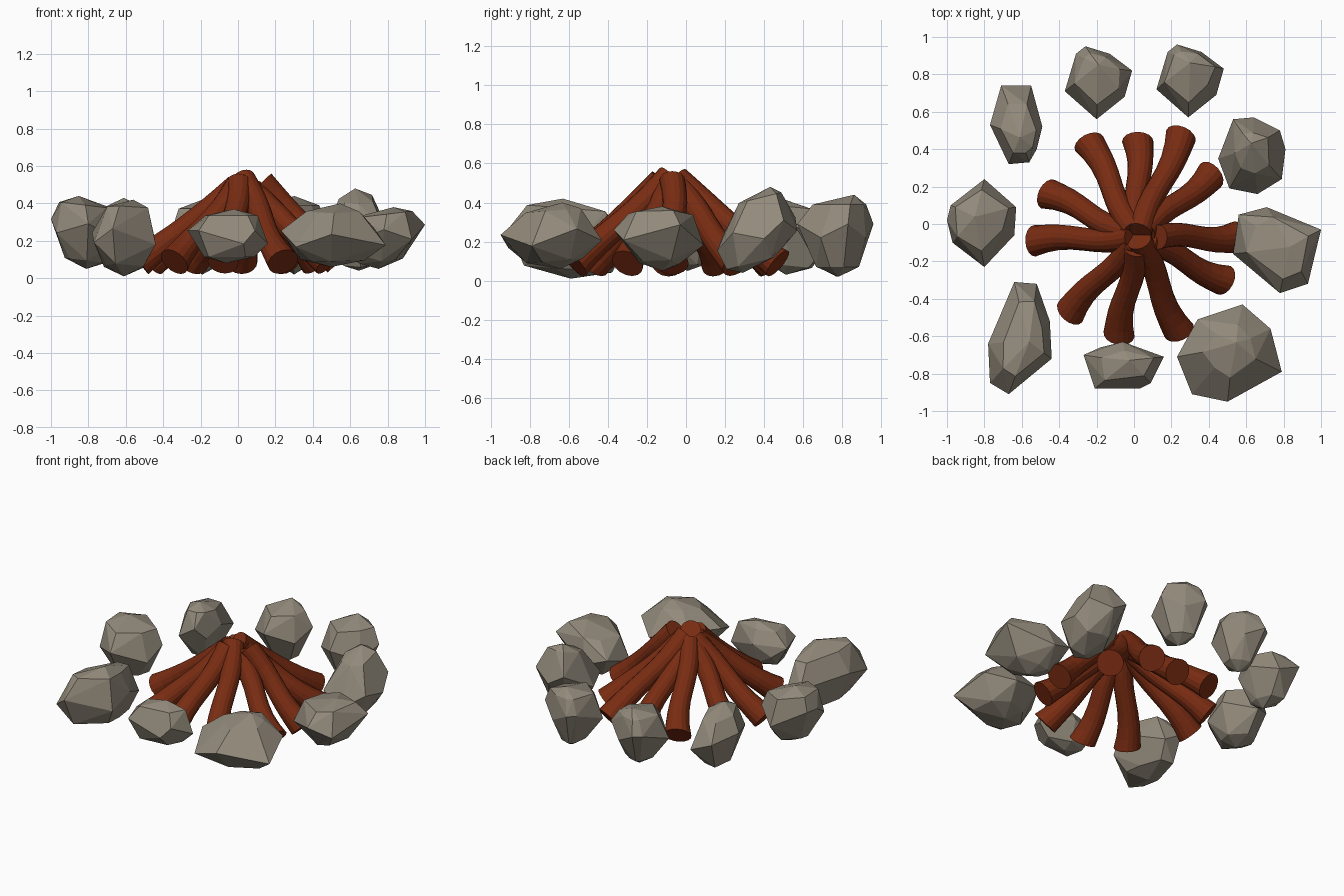
import bpy, bmesh, math, random
from mathutils import Vector

if "Cube" in bpy.data.objects:
    bpy.data.objects.remove(bpy.data.objects["Cube"])

random.seed(4)


def material(name, rgb):
    m = bpy.data.materials.new(name)
    m.diffuse_color = (*rgb, 1)
    m.use_nodes = True
    m.node_tree.nodes["Principled BSDF"].inputs["Base Color"].default_value = m.diffuse_color
    return m


STONE = material("stone", (0.29, 0.255, 0.20))
WOOD = material("wood", (0.19, 0.025, 0.006))


def finish(bm, name, mat):
    bmesh.ops.recalc_face_normals(bm, faces=bm.faces)
    me = bpy.data.meshes.new(name)
    bm.to_mesh(me)
    bm.free()
    me.materials.append(mat)
    ob = bpy.data.objects.new(name, me)
    bpy.context.collection.objects.link(ob)
    return ob


# Faceted stone: hull of a plan outline, a shoulder ring, a base ring and a crest and keel point
def rock(name, outline, bottom, top, tilt=(0, 0), crest=(0, 0), keel=(0, 0),
         mid=0.5, kt=0.7, kb=0.6):
    pts = [Vector((x, y, 0)) for x, y in outline]
    c = sum(pts, Vector()) / len(pts)
    h = top - bottom
    bm = bmesh.new()
    for i, p in enumerate(pts):
        d = p - c
        slope = d.x * tilt[0] + d.y * tilt[1]
        bm.verts.new((p.x, p.y, bottom + h * mid + slope + 0.035 * (-1) ** i))
        k = kt + random.uniform(-.08, .08)
        z = min(top - h * .12 + slope * k, top)
        bm.verts.new((c.x + d.x * k + crest[0] * .3, c.y + d.y * k + crest[1] * .3, z))
        k = kb + random.uniform(-.08, .08)
        z = max(bottom + h * .12 + slope * k, bottom)
        bm.verts.new((c.x + d.x * k + keel[0] * .3, c.y + d.y * k + keel[1] * .3, z))
    bm.verts.new((c.x + crest[0], c.y + crest[1], top))
    bm.verts.new((c.x + keel[0], c.y + keel[1], bottom))
    bmesh.ops.convex_hull(bm, input=bm.verts)
    loose = [v for v in bm.verts if not v.link_faces]
    bmesh.ops.delete(bm, geom=loose, context='VERTS')
    bmesh.ops.dissolve_limit(bm, angle_limit=math.radians(8),
                             verts=bm.verts, edges=bm.edges)
    return finish(bm, name, STONE)


# Ring of stones
back = [(-.26, .95), (-.13, .91), (-.01, .82), (-.05, .68), (-.2, .56), (-.37, .71), (-.31, .91)]
rock("rock_back_left", back, .02, .42, crest=(0, .06), keel=(0, -.02), mid=.56, kt=.7, kb=.5)
rock("rock_back_right", [(x + .49, y + .01) for x, y in back], .02, .44,
     crest=(0, .06), keel=(0, -.02), mid=.56, kt=.7, kb=.5)
rock("rock_right_back", [(.53, .56), (.64, .57), (.78, .5), (.81, .4), (.79, .24), (.66, .16),
                         (.51, .19), (.45, .35)], .04, .48, (0, .25), (-.02, .06), (0, -.08), .46, .5, .6)
rock("rock_right", [(.56, .05), (.71, .09), (1, -.03), (.93, -.32), (.78, -.37), (.53, -.16)],
     .05, .38, (.12, 0), (.08, 0), (0, 0), .52, .7, .5)
rock("rock_front_right", [(.34, -.51), (.58, -.43), (.73, -.56), (.79, -.79), (.5, -.95),
                          (.31, -.91), (.23, -.71)], .06, .40, (0, .08), (.05, .06), (0, .05), .47, .5, .6)
rock("rock_front", [(-.27, -.7), (-.18, -.66), (-.06, -.63), (.16, -.71), (.09, -.85), (.03, -.88),
                    (-.21, -.88)], .08, .37, (0, 0), (.04, .03), (0, .02), .48, .64, .6)
rock("rock_front_left", [(-.64, -.31), (-.52, -.32), (-.45, -.52), (-.44, -.72), (-.67, -.91),
                         (-.77, -.85), (-.78, -.64)], .01, .42, (0, -.08), (.05, -.02), (0, .02), .48, .68, .68)
rock("rock_left", [(-.98, .1), (-.8, .24), (-.63, .09), (-.64, -.06), (-.8, -.23), (-.97, -.1), (-1, .02)],
     .05, .44, (-.12, 0), (-.02, .03), (.02, 0), .54, .75, .6)
rock("rock_left_back", [(-.71, .74), (-.55, .74), (-.49, .52), (-.52, .4), (-.56, .33), (-.67, .32),
                        (-.77, .53)], .03, .43, (0, -.1), (0, -.05), (0, 0), .55, .68, .5)


# Leaning log: swept tube, slim in the middle and flared at both ends
def log(name, foot, inset, top, sides=16, steps=8):
    apex = Vector((.02, -.07, 0))
    foot = Vector((*foot, .088))
    out = Vector((foot.x, foot.y, 0)) - apex
    out.normalize()
    head = apex + out * inset + Vector((0, 0, top))
    axis = (foot - head).normalized()
    side = Vector((0, 0, 1)).cross(axis).normalized()
    up = axis.cross(side)
    bm = bmesh.new()
    rings = []
    for s in range(steps + 1):
        t = s / steps
        c = head.lerp(foot, t) + side * .014 * math.sin(2 * math.pi * t)
        c.z -= .01 * math.sin(math.pi * t)
        r = .06 + .006 * (1 - t) ** 3 + .024 * t ** 4
        rings.append([bm.verts.new(c + r * (side * math.cos(a) + up * math.sin(a)))
                      for a in (2 * math.pi * i / sides for i in range(sides))])
    for a, b in zip(rings, rings[1:]):
        for i in range(sides):
            j = (i + 1) % sides
            bm.faces.new((a[i], a[j], b[j], b[i]))
    bm.faces.new(rings[0])
    bm.faces.new(rings[-1])
    finish(bm, name, WOOD)


# Stack of logs: foot position, head distance from the centre, head height
logs = [((-.24, .43), .04, .49), ((.02, .44), .05, .46), ((.25, .47), .03, .52),
        ((.41, .26), .05, .48), ((.54, -.07), .11, .515), ((.48, -.3), .06, .47),
        ((.24, -.57), .02, .53), ((-.08, -.59), .06, .51), ((-.34, -.47), .04, .49),
        ((-.53, -.09), .03, .49), ((-.46, .16), .06, .45)]
for n, spec in enumerate(logs):
    log(f"log_{n + 1}", *spec)
